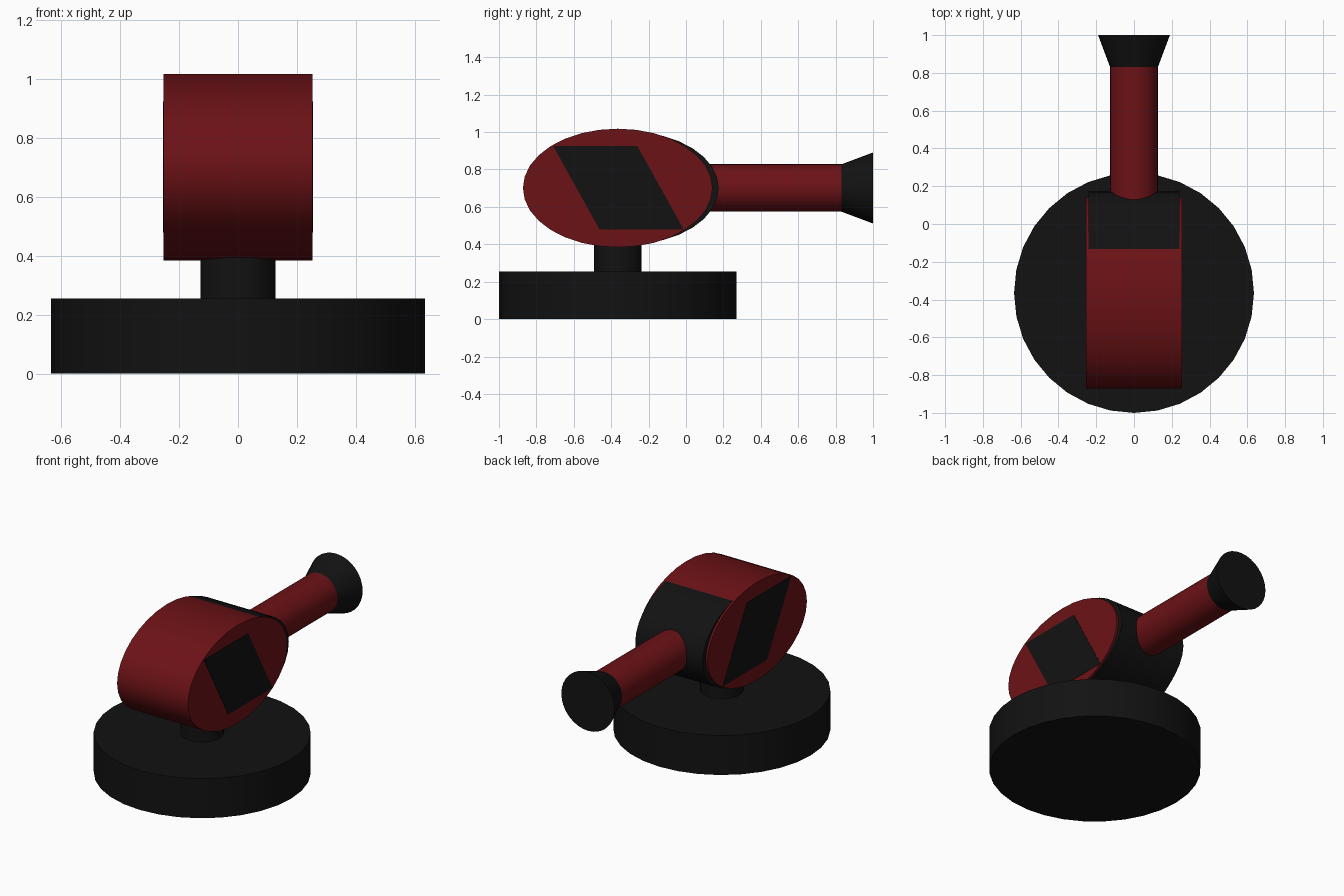
import bpy, bmesh, math
from mathutils import Matrix

if "Cube" in bpy.data.objects:
    bpy.data.objects.remove(bpy.data.objects["Cube"])

CY, HEAD_Z = -0.365, 0.701


def material(name, rgb):
    m = bpy.data.materials.new(name)
    m.diffuse_color = (*rgb, 1)
    m.use_nodes = True
    m.node_tree.nodes["Principled BSDF"].inputs["Base Color"].default_value = m.diffuse_color
    return m


RED = material("red_paint", (0.15, 0.006, 0.008))
BLACK = material("black_paint", (0.006, 0.006, 0.006))


def add_object(name, bm, mat):
    bmesh.ops.recalc_face_normals(bm, faces=bm.faces)
    mesh = bpy.data.meshes.new(name)
    bm.to_mesh(mesh)
    bm.free()
    mesh.materials.append(mat)
    ob = bpy.data.objects.new(name, mesh)
    bpy.context.collection.objects.link(ob)
    bpy.ops.object.select_all(action='DESELECT')
    ob.select_set(True)
    bpy.context.view_layer.objects.active = ob
    bpy.ops.object.shade_smooth_by_angle(angle=math.radians(35))
    return ob


def cylinder(name, mat, start, length, r1, r2=None, axis='Z', stretch=(1, 1, 1)):
    """Capped 32-sided cone or cylinder running from start along +axis."""
    bm = bmesh.new()
    bmesh.ops.create_cone(bm, cap_ends=True, segments=32, radius1=r1,
                          radius2=r1 if r2 is None else r2, depth=length,
                          matrix=Matrix.Translation((0, 0, length / 2)))
    turn = {'Z': Matrix.Identity(4),
            'Y': Matrix.Rotation(-math.pi / 2, 4, 'X'),
            'X': Matrix.Rotation(math.pi / 2, 4, 'Y')}[axis]
    bm.transform(Matrix.Translation(start) @ Matrix.Diagonal((*stretch, 1)) @ turn)
    return add_object(name, bm, mat)


# Round base and neck
cylinder("base", BLACK, (0, CY, 0), 0.255, 0.635)
cylinder("neck", BLACK, (0, CY, 0.25), 0.25, 0.127)

# Oval head with a slightly smaller dark shell pushed out of its back
cylinder("head", RED, (-0.253, CY, HEAD_Z), 0.506, 1, axis='X', stretch=(1, 0.507, 0.317))
cylinder("head_shell", BLACK, (-0.24, CY + 0.059, HEAD_Z), 0.48, 1, axis='X',
         stretch=(1, 0.481, 0.301))

# Barrel and flared muzzle
cylinder("barrel", RED, (0, -0.1, HEAD_Z), 0.935, 0.127, axis='Y')
cylinder("muzzle", BLACK, (0, 0.832, HEAD_Z), 0.168, 0.127, 0.19, axis='Y')

# Slanted side panels
outline = [(-0.71, 0.925), (-0.26, 0.925), (-0.012, 0.479), (-0.462, 0.479)]
for side, label in ((1, "right"), (-1, "left")):
    bm = bmesh.new()
    face = bm.faces.new([bm.verts.new((side * 0.245, y, z)) for y, z in outline])
    extruded = bmesh.ops.extrude_face_region(bm, geom=[face], use_keep_orig=True)
    moved = [g for g in extruded["geom"] if isinstance(g, bmesh.types.BMVert)]
    bmesh.ops.translate(bm, verts=moved, vec=(side * 0.01, 0, 0))
    add_object(label + "_side_panel", bm, BLACK)
